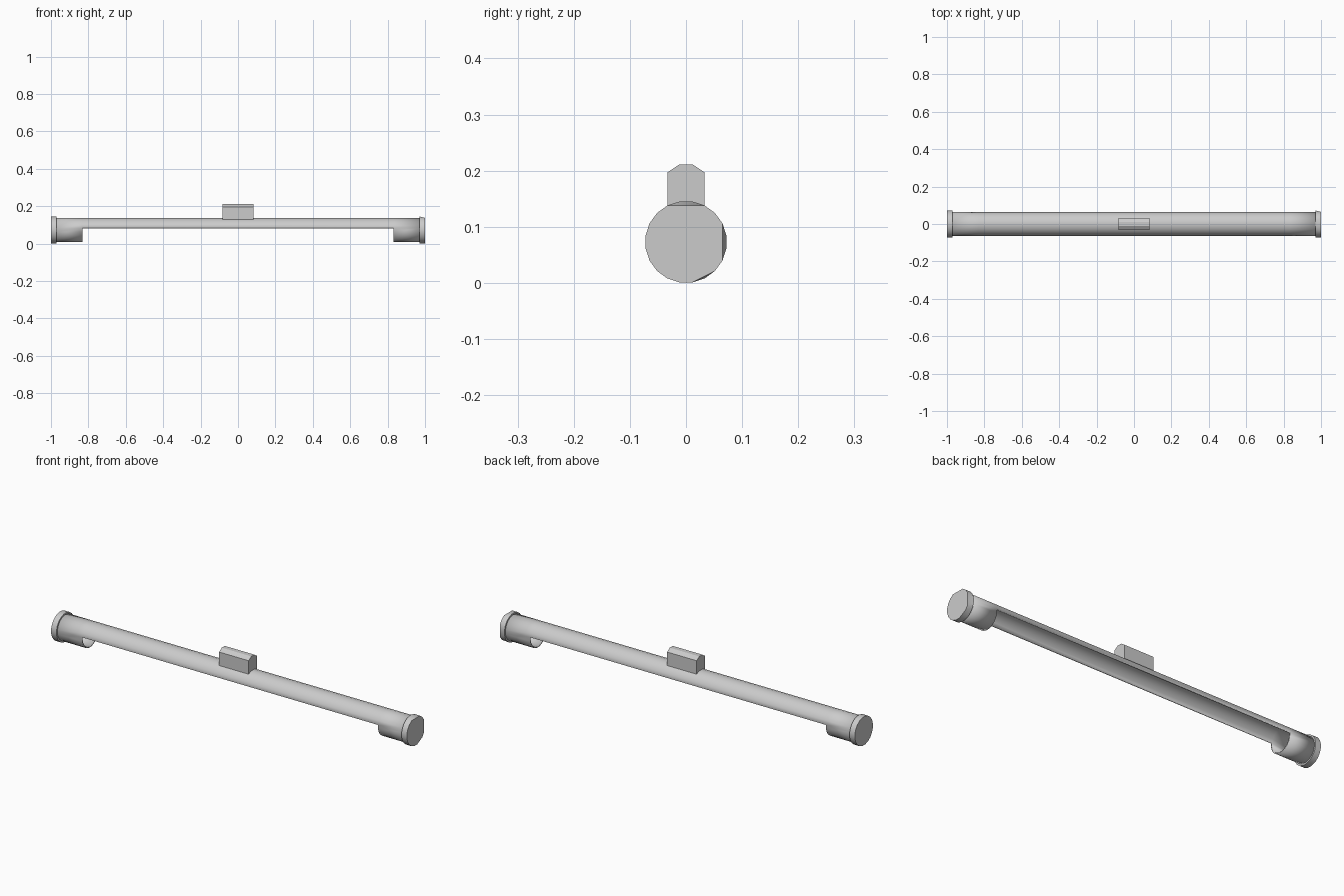
import bpy, bmesh
from math import sin, cos, radians

if "Cube" in bpy.data.objects:
    bpy.data.objects.remove(bpy.data.objects["Cube"])

N, CZ = 20, 0.073            # sides and axis height of the tube
ANGLES = [9 + 18 * i for i in range(N)]


def point(x, deg, r):
    a = radians(deg)
    return (x, r * sin(a), CZ + r * cos(a))


def make_object(name, bm, smooth=True):
    mesh = bpy.data.meshes.new(name)
    bm.to_mesh(mesh)
    bm.free()
    ob = bpy.data.objects.new(name, mesh)
    bpy.context.collection.objects.link(ob)
    if smooth:
        bpy.ops.object.select_all(action='DESELECT')
        bpy.context.view_layer.objects.active = ob
        ob.select_set(True)
        bpy.ops.object.shade_smooth_by_angle(angle=radians(30))
    return ob


# Tube housing: full rings at both ends, only the upper half between them
bm = bmesh.new()
rings = [[bm.verts.new(point(x, a, 0.065)) for a in ANGLES]
         for x in (-0.975, -0.832, 0.832, 0.975)]
for k in range(3):
    for i in range(N):
        j = (i + 1) % N
        if k == 1 and 81 <= ANGLES[i] + 0.5 and ANGLES[i] < 279 - 0.5:
            if ANGLES[i] >= 81:
                continue
        bm.faces.new((rings[k][i], rings[k + 1][i], rings[k + 1][j], rings[k][j]))
housing = make_object("tube_housing", bm)
wall = housing.modifiers.new("wall", 'SOLIDIFY')
wall.thickness = 0.006
wall.offset = -1


# End caps: the right one has facets cut off its outer rim
def end_cap(name, side, dropped=()):
    bm = bmesh.new()
    for a in ANGLES:
        bm.verts.new(point(side * 0.97, a, 0.073))
        if a not in dropped:
            bm.verts.new(point(side, a, 0.073))
    bmesh.ops.convex_hull(bm, input=bm.verts[:])
    bmesh.ops.dissolve_limit(bm, angle_limit=radians(1),
                             verts=bm.verts[:], edges=bm.edges[:])
    bmesh.ops.recalc_face_normals(bm, faces=bm.faces[:])
    make_object(name, bm)


end_cap("left_cap", -1)
end_cap("right_cap", 1, (9, 351, 81, 99, 153))

# Mounting block with chamfered top, its underside following the tube
half = [(0.033, 0.126), (0.033, 0.197), (0.012, 0.211)]
outline = half + [(-y, z) for y, z in reversed(half)] + [(-0.011, 0.135), (0.011, 0.135)]
bm = bmesh.new()
face = bm.faces.new([bm.verts.new((-0.083, y, z)) for y, z in outline])
ext = bmesh.ops.extrude_face_region(bm, geom=[face])
bmesh.ops.translate(bm, vec=(0.166, 0, 0),
                    verts=[g for g in ext["geom"] if isinstance(g, bmesh.types.BMVert)])
bmesh.ops.recalc_face_normals(bm, faces=bm.faces[:])
make_object("mounting_block", bm, smooth=False)
